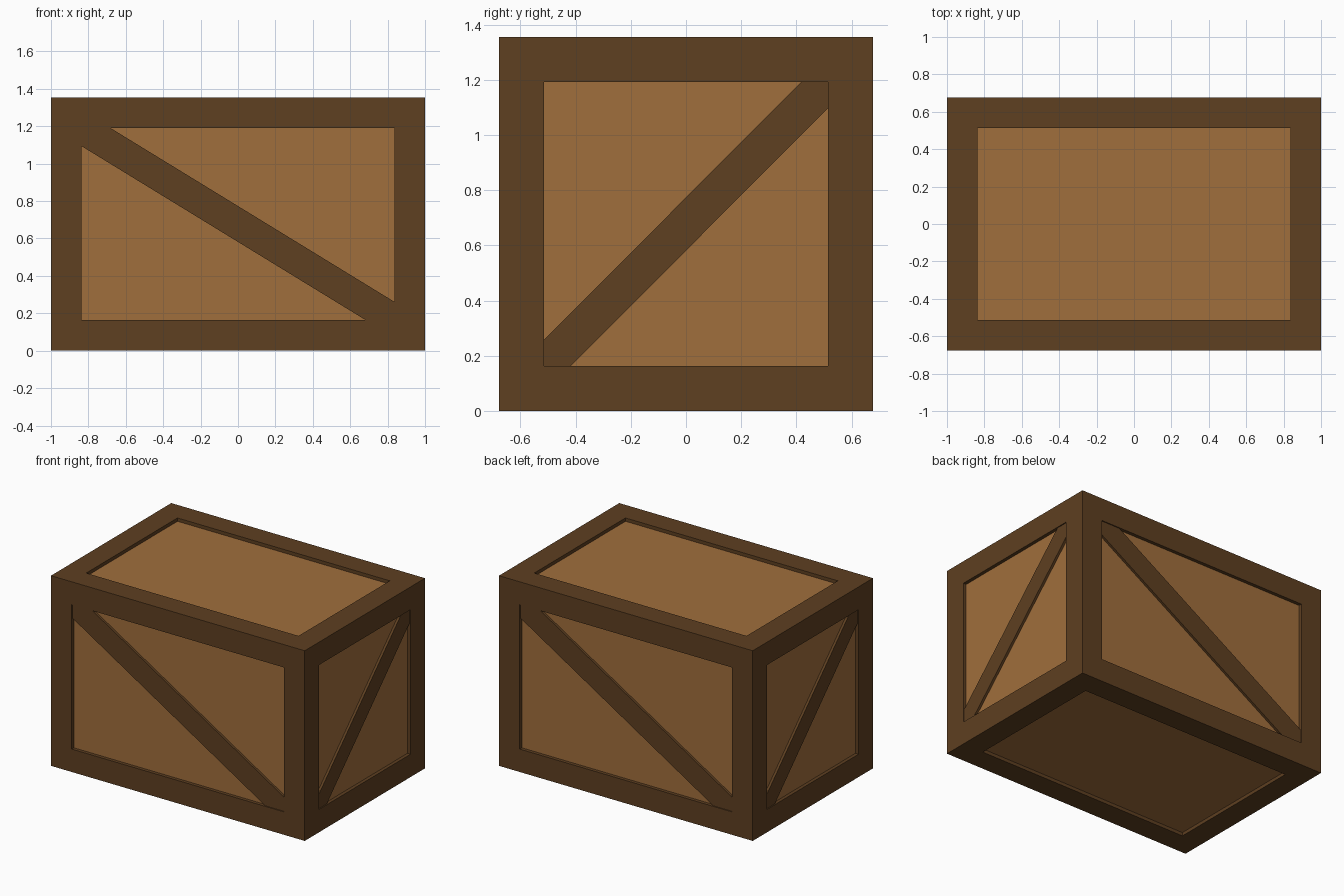
import bpy, bmesh
from mathutils import Vector

if "Cube" in bpy.data.objects:
    bpy.data.objects.remove(bpy.data.objects["Cube"])

HX, HY, H = 1.0, 0.677, 1.355      # half width, half depth, height
BORDER, RECESS, BRACE = 0.163, 0.024, 0.007


def material(name, rgb):
    m = bpy.data.materials.new(name)
    m.diffuse_color = (*rgb, 1)
    m.use_nodes = True
    m.node_tree.nodes["Principled BSDF"].inputs["Base Color"].default_value = m.diffuse_color
    return m


dark = material("dark_wood", (0.112, 0.050, 0.0150))
light = material("light_wood", (0.352, 0.156, 0.045))


def add_object(name, bm, mats):
    bmesh.ops.recalc_face_normals(bm, faces=bm.faces[:])
    me = bpy.data.meshes.new(name)
    bm.to_mesh(me)
    bm.free()
    for m in mats:
        me.materials.append(m)
    ob = bpy.data.objects.new(name, me)
    bpy.context.collection.objects.link(ob)
    return ob


# Crate body: a box whose six sides are framed and sunk to form panels
bm = bmesh.new()
bmesh.ops.create_cube(bm, size=1)
for v in bm.verts:
    v.co = Vector((v.co.x * 2 * HX, v.co.y * 2 * HY, (v.co.z + 0.5) * H))
panels = bm.faces[:]
bmesh.ops.inset_individual(bm, faces=panels, thickness=BORDER, use_even_offset=True)
bmesh.ops.inset_individual(bm, faces=panels, thickness=0.0002, depth=-RECESS,
                           use_even_offset=True)
for f in panels:
    f.material_index = 1
add_object("crate_body", bm, [dark, light])


def brace(name, half, cut_u, cut_z, flip, place):
    """Diagonal board clipped to its panel; u runs across, d is the depth."""
    u, lo, hi = half - BORDER, BORDER, H - BORDER
    outline = [(-u, hi), (-u, hi - cut_z), (u - cut_u, lo),
               (u, lo), (u, lo + cut_z), (-u + cut_u, hi)]
    bm = bmesh.new()
    face = bm.faces.new([bm.verts.new(place(a * flip, BRACE, z)) for a, z in outline])
    ext = bmesh.ops.extrude_face_region(bm, geom=[face], use_keep_orig=True)
    shift = place(0, RECESS + 0.002, 0) - place(0, BRACE, 0)
    bmesh.ops.translate(bm, vec=shift,
                        verts=[g for g in ext["geom"] if isinstance(g, bmesh.types.BMVert)])
    add_object(name, bm, [dark])


# Diagonal braces: opposite sides are half-turn copies of each other
for s, long_side, short_side in ((1, "front", "right"), (-1, "back", "left")):
    brace(long_side + "_brace", HX, 0.153, 0.098, 1,
          lambda u, d, z: Vector((s * u, -s * (HY - d), z)))
    brace(short_side + "_brace", HY, 0.096, 0.096, -1,
          lambda u, d, z: Vector((s * (HX - d), s * u, z)))
